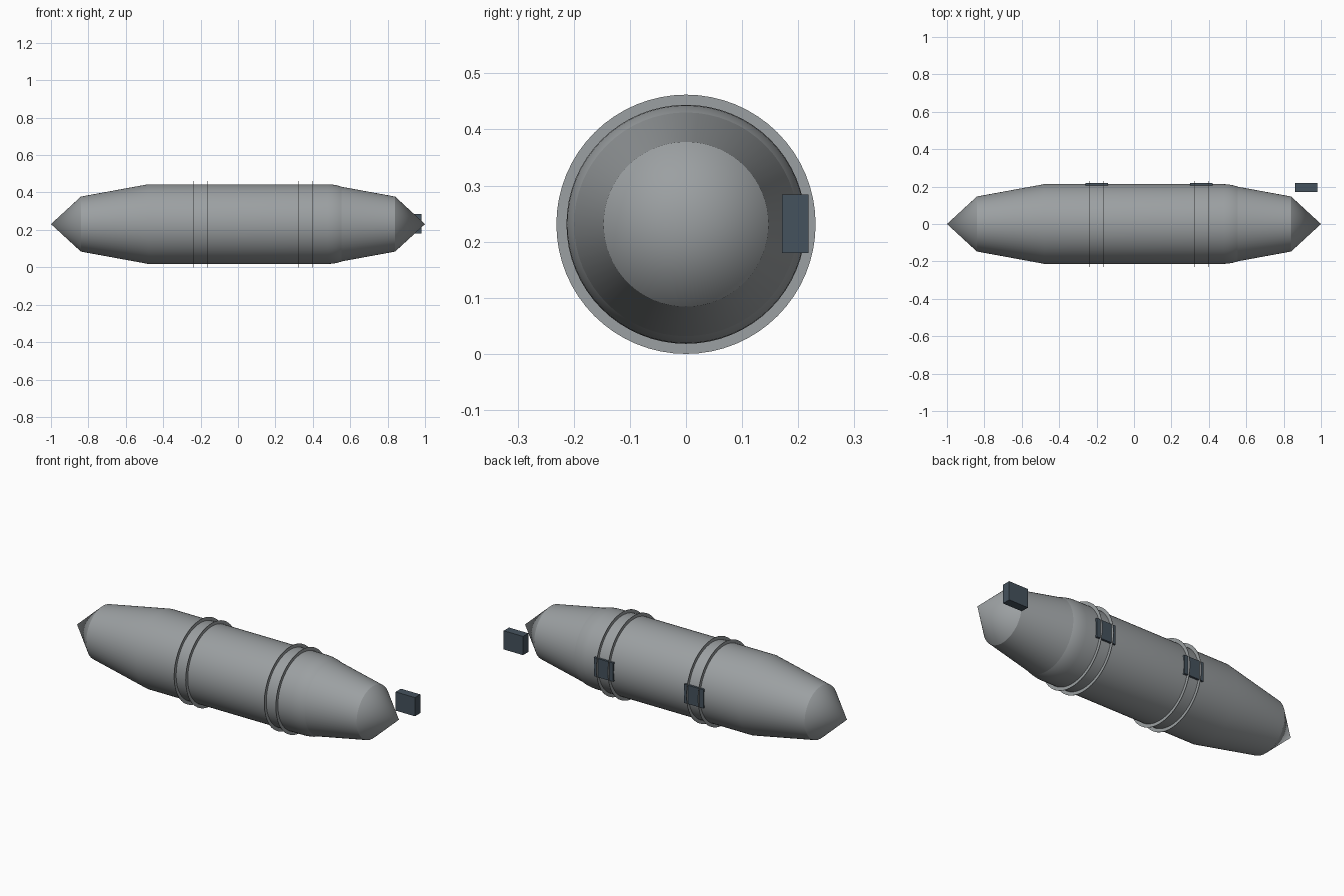
import bpy, bmesh, math

if "Cube" in bpy.data.objects:
    bpy.data.objects.remove(bpy.data.objects["Cube"])

ZC = 0.231      # height of the long axis
R = 0.213       # hull radius
SEG = 64


def material(name, rgb):
    m = bpy.data.materials.new(name)
    m.diffuse_color = (*rgb, 1)
    m.use_nodes = True
    m.node_tree.nodes["Principled BSDF"].inputs["Base Color"].default_value = m.diffuse_color
    return m


GREY = material("hull grey", (0.33, 0.35, 0.36))
DARK = material("dark blue grey", (0.06, 0.085, 0.11))


def finish(name, bm, mat, smooth=True):
    me = bpy.data.meshes.new(name)
    bm.to_mesh(me)
    bm.free()
    me.materials.append(mat)
    ob = bpy.data.objects.new(name, me)
    bpy.context.collection.objects.link(ob)
    if smooth:
        bpy.ops.object.select_all(action='DESELECT')
        ob.select_set(True)
        bpy.context.view_layer.objects.active = ob
        bpy.ops.object.shade_smooth_by_angle(angle=math.radians(30))
    return ob


def lathe(name, profile, mat, closed=False, inward=False):
    """Spin (x, radius) points, listed from -x to +x, about the long axis."""
    bm = bmesh.new()
    rings = []
    for x, r in profile:
        if r < 1e-5:
            rings.append([bm.verts.new((x, 0, ZC))] * SEG)
        else:
            rings.append([bm.verts.new((x, r * math.cos(a), ZC + r * math.sin(a)))
                          for a in (2 * math.pi * i / SEG for i in range(SEG))])
    pairs = list(zip(rings, rings[1:]))
    if closed:
        pairs.append((rings[-1], rings[0]))
    for a, b in pairs:
        for i in range(SEG):
            j = (i + 1) % SEG
            loop = list(dict.fromkeys((a[i], a[j], b[j], b[i])))
            # outward winding for a profile running towards +x
            bm.faces.new(loop[::-1] if not inward else loop)
    bm.normal_update()
    # orient the shell away from (or towards) the axis
    wall = max(bm.faces, key=lambda f: f.calc_area())
    c = wall.calc_center_median()
    outward = wall.normal.y * c.y + wall.normal.z * (c.z - ZC) > 0
    if closed:
        bmesh.ops.recalc_face_normals(bm, faces=bm.faces)
    elif outward == inward:
        bmesh.ops.reverse_faces(bm, faces=bm.faces)
    return finish(name, bm, mat)


# Main tank: tapered tail, straight body, rounded head
dome = [(0.48 + R * math.sin(t), R * math.cos(t))
        for t in (math.pi / 2 * i / 14 for i in range(1, 15))]
lathe("tank_body", [(-1, 0), (-0.84, 0.147), (-0.48, R), (0.48, R)] + dome, GREY)

# Nose shell over the rounded head, facing inwards
lathe("nose_shell", [(0.48, R), (0.84, 0.147), (1, 0)], GREY, inward=True)

# Two pairs of flat strap rings
for n, cx in enumerate((-0.2, 0.36)):
    for k, s in enumerate((-1, 1)):
        x = cx + s * 0.036
        lathe(f"strap_ring_{n}_{k}",
              [(x - 0.001, R - 0.002), (x - 0.001, 0.231),
               (x + 0.001, 0.231), (x + 0.001, R - 0.002)], GREY, closed=True)

# Clasps on the rear side, the last one beside the nose
for n, cx in enumerate((-0.2, 0.36, 0.92)):
    bm = bmesh.new()
    bmesh.ops.create_cube(bm, size=1)
    bmesh.ops.scale(bm, vec=(0.12, 0.047, 0.105), verts=bm.verts)
    bmesh.ops.translate(bm, vec=(cx, 0.1945, ZC + 0.001), verts=bm.verts)
    finish(f"clasp_{n}", bm, DARK, smooth=False)
